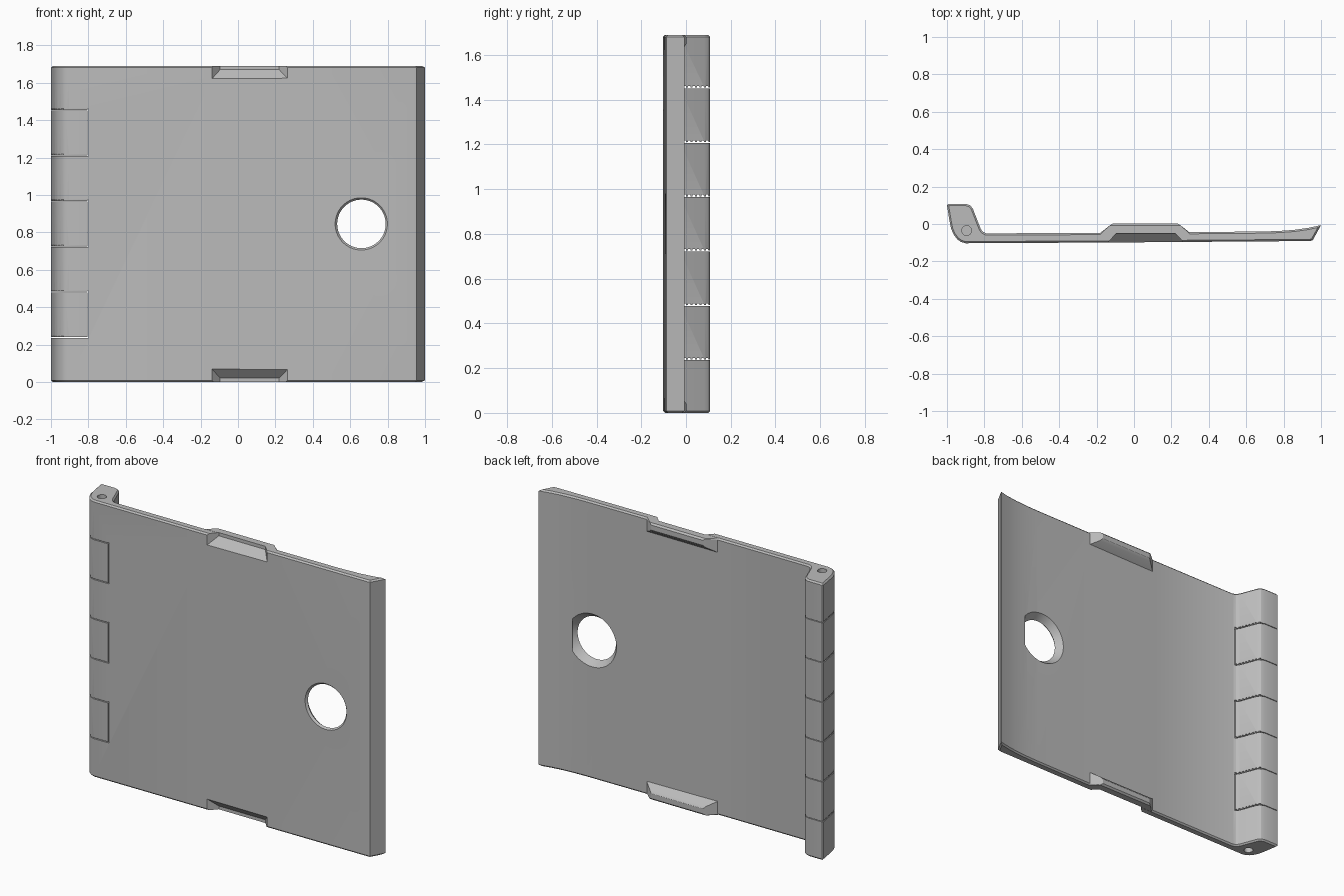
import bpy, bmesh, math
from mathutils import Matrix, Vector

if "Cube" in bpy.data.objects:
    bpy.data.objects.remove(bpy.data.objects["Cube"])

H = 1.69
grey = bpy.data.materials.new("plain grey")
grey.use_nodes = True
COLOUR = (0.5, 0.5, 0.5, 1)
grey.diffuse_color = COLOUR
grey.node_tree.nodes["Principled BSDF"].inputs["Base Color"].default_value = COLOUR


def finish(bm, name):
    bmesh.ops.recalc_face_normals(bm, faces=bm.faces)
    mesh = bpy.data.meshes.new(name)
    bm.to_mesh(mesh)
    bm.free()
    mesh.materials.append(grey)
    ob = bpy.data.objects.new(name, mesh)
    bpy.context.collection.objects.link(ob)
    return ob


def extrude(name, points, direction, bevel=0):
    """Closed profile swept along a vector, with optional chamfered rims."""
    bm = bmesh.new()
    cap = bm.faces.new([bm.verts.new(p) for p in points])
    new = bmesh.ops.extrude_face_region(bm, geom=[cap], use_keep_orig=True)["geom"]
    verts = [g for g in new if isinstance(g, bmesh.types.BMVert)]
    bmesh.ops.translate(bm, verts=verts, vec=direction)
    if bevel:
        other = [g for g in new if isinstance(g, bmesh.types.BMFace)][0]
        bmesh.ops.recalc_face_normals(bm, faces=bm.faces)
        bmesh.ops.bevel(bm, geom=list(cap.edges) + list(other.edges),
                        offset=bevel, segments=1, affect='EDGES')
    return finish(bm, name)


def box(name, lo, hi):
    (x, y, z), (X, Y, Z) = lo, hi
    return extrude(name, [(x, y, z), (X, y, z), (X, Y, z), (x, Y, z)], (0, 0, Z - z))


def hull(name, points, flip):
    bm = bmesh.new()
    for x, y, z in points:
        bm.verts.new((x, y, H - z if flip else z))
    bmesh.ops.convex_hull(bm, input=bm.verts)
    return finish(bm, name)


def cone(name, r1, r2, depth, matrix):
    bm = bmesh.new()
    bmesh.ops.create_cone(bm, cap_ends=True, segments=64, radius1=r1, radius2=r2,
                          depth=depth, matrix=matrix)
    return finish(bm, name)


def combine(target, tool, operation):
    mod = target.modifiers.new(tool.name, 'BOOLEAN')
    mod.operation, mod.object, mod.solver = operation, tool, 'EXACT'
    bpy.context.view_layer.objects.active = target
    bpy.ops.object.modifier_apply(modifier=mod.name)
    bpy.data.objects.remove(tool)


# Panel: hinge barrel on one side, thin sheet, flared lip on the other
profile = [(-1, .1), (-.993, .108), (-.9, .108), (-.877, .1), (-.862, .083),
           (-.82, -.025), (-.808, -.042), (-.79, -.05), (-.2, -.048), (.7, -.04),
           (.78, -.037), (.86, -.031), (.93, -.021), (1, -.006),
           (.955, -.088), (.94, -.091), (0, -.098), (-.9, -.103), (-.925, -.096),
           (-.945, -.082), (-.965, -.055), (-.978, -.025), (-.987, .02)]
panel = extrude("panel", [(x, y, 0) for x, y in profile], (0, 0, H), bevel=.009)

# Finger grips: raised back and recessed front at both ends
for flip in (False, True):
    raised = [(x, y, z) for xs, y, zs in (((-.19, .31), -.055, (.01, .09)),
                                          ((-.13, .25), -.008, (0, .055)),
                                          ((-.115, .235), .002, (.01, .04)))
              for x in xs for z in zs]
    raised += [(x, -.055, 0) for x in (-.18, .3)]
    combine(panel, hull("grip_back", raised, flip), 'UNION')
    recess = [(x, y, z) for xs, y, d in (((-.185, .315), -.15, .12),
                                         ((-.095, .22), -.05, .02))
              for x in xs for z in (-.1, d)]
    combine(panel, hull("grip_recess", recess, flip), 'DIFFERENCE')

# Round opening, flared towards both faces
turn = Matrix.Rotation(-math.pi / 2, 4, 'X')    # cone axis along +y
for r1, r2, y1, y2 in ((.155, .128, -.11, -.08), (.128, .165, -.084, -.036)):
    place = Matrix.Translation((.66, (y1 + y2) / 2, .845)) @ turn
    combine(panel, cone("opening", r1, r2, y2 - y1, place), 'DIFFERENCE')

# Pin sockets at both ends of the hinge
for z in (0, H):
    place = Matrix.Translation((-.895, -.035, z))
    combine(panel, cone("socket", .026, .026, .36, place), 'DIFFERENCE')

# Toothed slits dividing the hinge, with a narrow gap beside every second knuckle
cuts = [.2405 + i * .243 for i in range(6)]
for z in cuts:
    comb = [(-1.05, -.15, z - .005), (-1.05, -.15, z + .004)]
    for i in range(12):
        y = -.11 + i * .02
        comb += [(-1.05, y, z + .006), (-1.05, y + .009, z + .006),
                 (-1.05, y + .010, z - .001), (-1.05, y + .019, z - .001)]
    comb += [(-1.05, .15, z + .004), (-1.05, .15, z - .005)]
    combine(panel, extrude("slit", comb, (.25, 0, 0)), 'DIFFERENCE')
for low, high in zip(cuts[::2], cuts[1::2]):
    gap = box("gap", (-.805, -.15, low - .0045), (-.799, .15, high + .0035))
    combine(panel, gap, 'DIFFERENCE')

# Separate the loose knuckles and shade
bpy.ops.object.select_all(action='DESELECT')
panel.select_set(True)
bpy.context.view_layer.objects.active = panel
bpy.ops.object.mode_set(mode='EDIT')
bpy.ops.mesh.select_all(action='SELECT')
bpy.ops.mesh.separate(type='LOOSE')
bpy.ops.object.mode_set(mode='OBJECT')
parts = sorted(bpy.context.selected_objects, key=lambda o: -o.dimensions.x)
for i, part in enumerate(parts):
    part.name = "panel" if i == 0 else f"hinge_knuckle_{i}"
bpy.ops.object.shade_smooth_by_angle(angle=math.radians(28))
